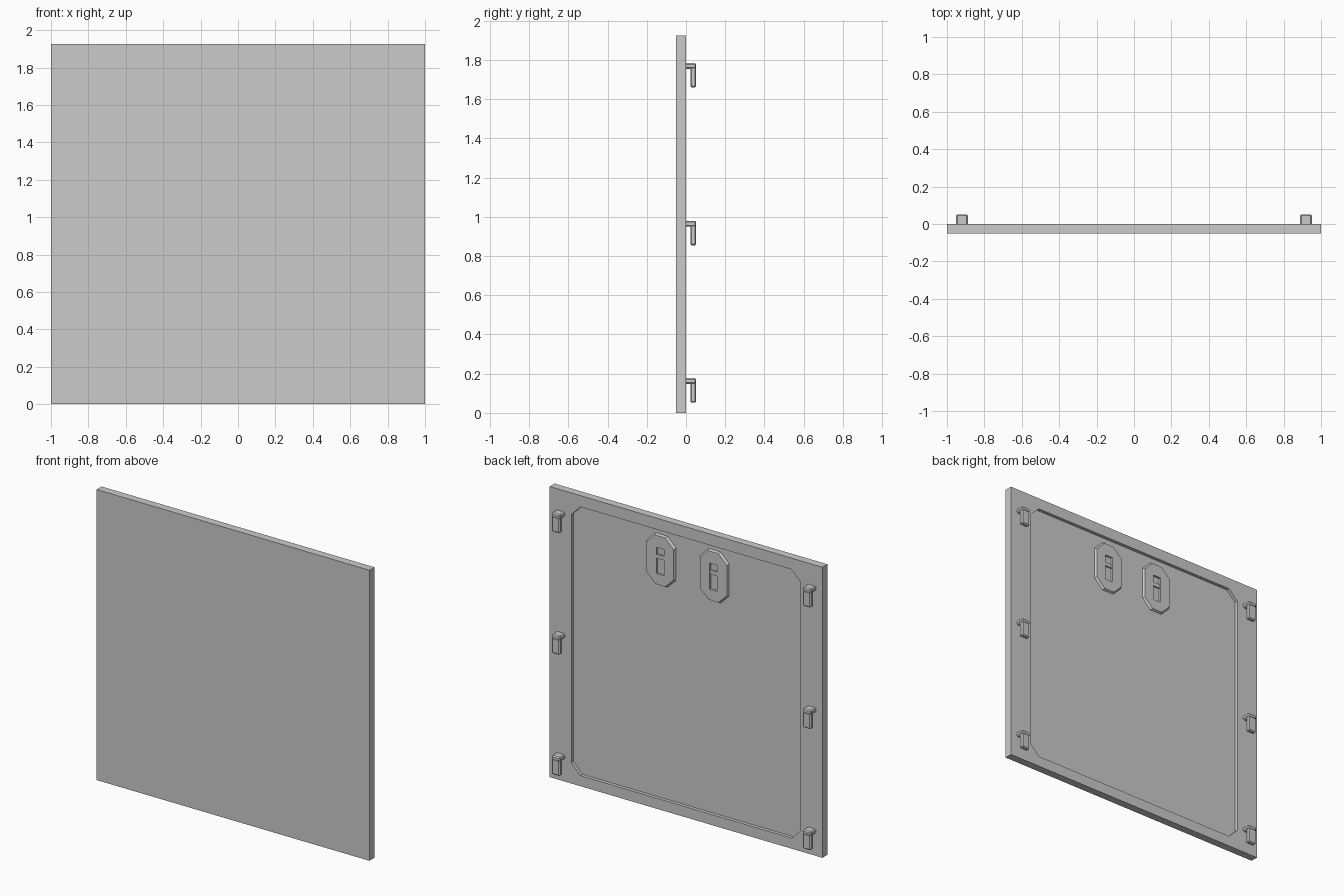
import bpy, bmesh
from mathutils import Vector

if "Cube" in bpy.data.objects:
    bpy.data.objects.remove(bpy.data.objects["Cube"])

BACK = 0.0      # rear face of the board
FLOOR = -0.022  # recess floor
PAD = -0.008    # outer face of the hanger pads


def obj_from(bm, name):
    bmesh.ops.recalc_face_normals(bm, faces=bm.faces)
    me = bpy.data.meshes.new(name)
    bm.to_mesh(me)
    bm.free()
    ob = bpy.data.objects.new(name, me)
    bpy.context.collection.objects.link(ob)
    return ob


def add_box(bm, x0, x1, y0, y1, z0, z1, bevel=0):
    part = bmesh.new()
    bmesh.ops.create_cube(part, size=1)
    for v in part.verts:
        v.co = Vector(((x0 + x1) / 2 + v.co.x * (x1 - x0),
                       (y0 + y1) / 2 + v.co.y * (y1 - y0),
                       (z0 + z1) / 2 + v.co.z * (z1 - z0)))
    if bevel:
        bmesh.ops.bevel(part, geom=part.edges[:], offset=bevel, segments=1, affect='EDGES')
    me = bpy.data.meshes.new("tmp")
    part.to_mesh(me)
    part.free()
    bm.from_mesh(me)
    bpy.data.meshes.remove(me)


def octagon(name, cx, cz, hw, hh, cut, y0, y1, shrink=0):
    """Chamfered rectangle extruded along y, outline shrinking towards y1."""
    def ring(w, h):
        return [(cx + sx * a, cz + sz * b) for sx, sz, pts in (
            (1, 1, [(w, h - cut), (w - cut, h)]), (-1, 1, [(w - cut, h), (w, h - cut)]),
            (-1, -1, [(w, h - cut), (w - cut, h)]), (1, -1, [(w - cut, h), (w, h - cut)]))
            for a, b in pts]
    bm = bmesh.new()
    lo = [bm.verts.new((x, y0, z)) for x, z in ring(hw, hh)]
    hi = [bm.verts.new((x, y1, z)) for x, z in ring(hw - shrink, hh - shrink)]
    bm.faces.new(lo)
    bm.faces.new(hi)
    for i in range(8):
        j = (i + 1) % 8
        bm.faces.new((lo[i], lo[j], hi[j], hi[i]))
    return obj_from(bm, name)


def cut_with(target, cutter):
    mod = target.modifiers.new("cut", 'BOOLEAN')
    mod.operation = 'DIFFERENCE'
    mod.solver = 'EXACT'
    mod.object = cutter
    cutter.hide_render = True
    cutter.hide_viewport = True


# board with a shallow chamfered recess in the back
bm = bmesh.new()
add_box(bm, -1, 1, -0.052, BACK, 0, 1.925)
board = obj_from(bm, "board")
cut_with(board, octagon("recess_cutter", 0, 0.96, 0.84, 0.89, 0.067, FLOOR, 0.05))

# raised hanger pads with a slot and crossbar
for s, side in ((1, "left"), (-1, "right")):
    cx, cz = s * 0.195, 1.645
    pad = octagon("hanger_pad_" + side, cx, cz, 0.107, 0.17, 0.062, FLOOR - 0.002, PAD, 0.008)
    bm = bmesh.new()
    add_box(bm, cx - 0.028, cx + 0.028, FLOOR, 0.02, cz - 0.092, cz + 0.082)
    cut_with(pad, obj_from(bm, "slot_cutter_" + side))
    bm = bmesh.new()
    add_box(bm, cx - 0.03, cx + 0.03, FLOOR - 0.001, PAD - 0.004, cz + 0.008, cz + 0.034)
    obj_from(bm, "crossbar_" + side)

# clips along both side edges: a cap and a tongue hanging down from it
for s, side in ((1, "left"), (-1, "right")):
    for i, z in enumerate((0.052, 0.855, 1.66)):
        x = s * 0.92
        bm = bmesh.new()
        add_box(bm, x - 0.032, x + 0.032, -0.008, 0.052, z + 0.095, z + 0.125, 0.007)
        add_box(bm, x - 0.03, x + 0.03, 0.022, 0.052, z, z + 0.105, 0.007)
        obj_from(bm, f"clip_{side}_{i + 1}")
